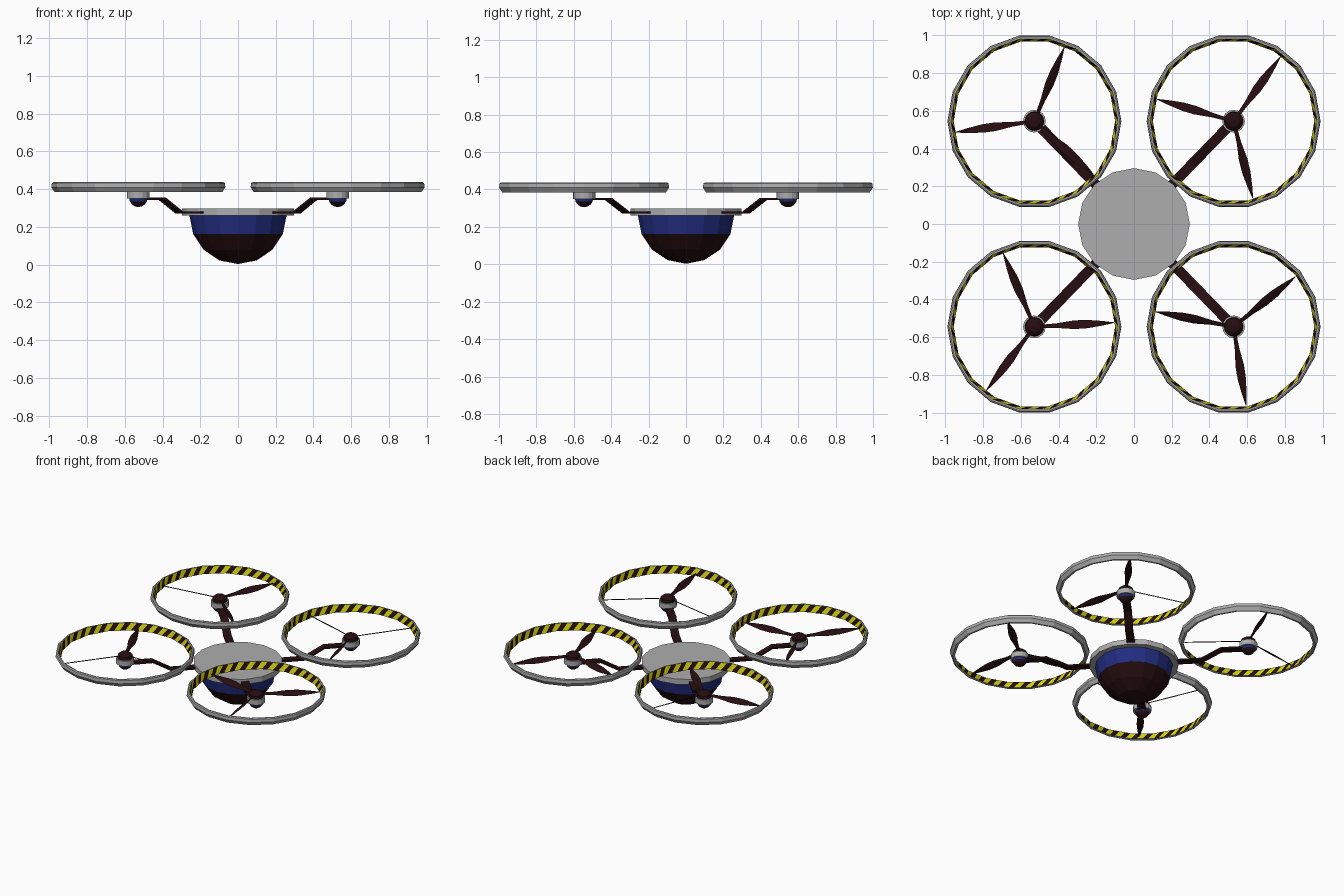
import bpy, bmesh, math
from mathutils import Vector

if "Cube" in bpy.data.objects:
    bpy.data.objects.remove(bpy.data.objects["Cube"])


def material(name, rgb):
    m = bpy.data.materials.new(name)
    m.diffuse_color = (*rgb, 1)
    m.use_nodes = True
    m.node_tree.nodes["Principled BSDF"].inputs["Base Color"].default_value = m.diffuse_color
    return m


GREY = material("grey", (0.42, 0.42, 0.42))
BLUE = material("deep_blue", (0.016, 0.026, 0.22))
DARK = material("dark_brown", (0.019, 0.004, 0.005))
YELLOW = material("warning_yellow", (0.66, 0.66, 0.008))


def finish(name, bm, mats, loc=(0, 0, 0)):
    mesh = bpy.data.meshes.new(name)
    bm.to_mesh(mesh)
    bm.free()
    for m in mats:
        mesh.materials.append(m)
    ob = bpy.data.objects.new(name, mesh)
    ob.location = loc
    bpy.context.collection.objects.link(ob)
    return ob


def lathe(name, profile, sides, mats, loc=(0, 0, 0), rule=None, closed=False):
    """Spin an (r, z) profile about z; rule picks a material from face height."""
    bm = bmesh.new()
    rings = []
    for r, z in profile:
        if r == 0:
            rings.append([bm.verts.new((0, 0, z))] * sides)
        else:
            rings.append([bm.verts.new((r * math.cos(math.tau * i / sides),
                                        r * math.sin(math.tau * i / sides), z))
                          for i in range(sides)])
    pairs = list(zip(rings, rings[1:]))
    if closed:
        pairs.append((rings[-1], rings[0]))
    for a, b in pairs:
        for i in range(sides):
            j = (i + 1) % sides
            f = bm.faces.new(dict.fromkeys((a[i], a[j], b[j], b[i])))
            if rule:
                f.material_index = rule(f.calc_center_median().z)
    bmesh.ops.recalc_face_normals(bm, faces=bm.faces)
    return finish(name, bm, mats, loc)


def bowl(name, radius, centre_z, sides, loc=(0, 0, 0)):
    """Half sphere, blue upper band and dark underside."""
    prof = [(0, centre_z)]
    for k in range(5):
        a = math.radians(22.5 * k)
        prof.append((radius * math.cos(a) if k < 4 else 0, centre_z - radius * math.sin(a)))
    split = centre_z - radius * 0.39
    return lathe(name, prof, sides, [BLUE, DARK], loc, lambda z: 0 if z > split else 1)


def stripes(name, r_low, z_low, r_top, z_top, loc):
    """Slanted hazard stripes on the inner wall of an 18-sided guard."""
    bm = bmesh.new()
    n, per = 18, 4

    def point(u, r, z):
        k = math.floor(u)
        p, q = (Vector((r * math.cos(math.tau * i / n), r * math.sin(math.tau * i / n), z))
                for i in (k, k + 1))
        return bm.verts.new(p.lerp(q, u - k))

    low = [point(i / per, r_low, z_low) for i in range(n * per)]
    top = [point(i / per - 0.25, r_top, z_top) for i in range(n * per)]
    for i in range(n * per):
        j = (i + 1) % (n * per)
        f = bm.faces.new((low[j], low[i], top[i], top[j]))
        f.material_index = i % 2
    return finish(name, bm, [YELLOW, DARK], loc)


def blades(name, angle, loc):
    """Three pitched blades; the first one is pitched the other way."""
    bm = bmesh.new()
    sections = [(0.03, 0.010), (0.12, 0.014), (0.21, 0.026), (0.28, 0.025),
                (0.36, 0.014), (0.422, 0.002)]
    for offset, pitch in ((0, -28), (110, 28), (230, 28)):
        a, p = math.radians(angle + offset), math.radians(pitch)
        d = Vector((math.cos(a), math.sin(a), 0))
        t = Vector((-math.sin(a), math.cos(a), 0))
        chord = t * math.cos(p) + Vector((0, 0, math.sin(p)))
        nrm = d.cross(chord) * 0.003
        rows = [[bm.verts.new(v) for v in (d * r - chord * w, d * r + nrm,
                                           d * r + chord * w, d * r - nrm)]
                for r, w in sections]
        for q, s in zip(rows, rows[1:]):
            for i in range(4):
                j = (i + 1) % 4
                bm.faces.new((q[i], q[j], s[j], s[i]))
        bm.faces.new(rows[0])
        bm.faces.new(rows[-1])
    bmesh.ops.recalc_face_normals(bm, faces=bm.faces)
    return finish(name, bm, [DARK], loc)


def arm(name, cx, cy):
    """Flat cranked strip running from the plate to a motor."""
    bm = bmesh.new()
    side = Vector((-cy, cx, 0)).normalized() * 0.027
    path = [(0.33, 0.277), (0.59, 0.277), (0.76, 0.349), (1.0, 0.349)]
    rows = []
    for f, z in path:
        c = Vector((cx * f, cy * f, z))
        up = Vector((0, 0, 0.006))
        rows.append([bm.verts.new(v) for v in (c - side - up, c + side - up,
                                               c + side + up, c - side + up)])
    for q, s in zip(rows, rows[1:]):
        for i in range(4):
            j = (i + 1) % 4
            bm.faces.new((q[i], q[j], s[j], s[i]))
    bm.faces.new(rows[0])
    bm.faces.new(rows[-1])
    bmesh.ops.recalc_face_normals(bm, faces=bm.faces)
    return finish(name, bm, [DARK])


# Central body: top plate and bowl
lathe("top_plate", [(0, 0.26), (0.296, 0.26), (0.296, 0.298), (0, 0.298)], 16, [GREY])
bowl("body_bowl", 0.257, 0.26, 16)

# Four rotor units: (name, x sign, y sign, blade angle)
units = [("back_right", 1, 1, 54), ("back_left", -1, 1, 318),
         ("front_left", -1, -1, 3), ("front_right", 1, -1, 169)]
for tag, sx, sy, angle in units:
    cx, cy = sx * 0.528, sy * 0.545
    loc = (cx, cy, 0)
    arm(tag + "_arm", cx, cy)
    # Motor housing, underside and spinner cap
    lathe(tag + "_motor", [(0, 0.35), (0.06, 0.35), (0.06, 0.388), (0, 0.388)], 16, [GREY], loc)
    bowl(tag + "_motor_bowl", 0.049, 0.354, 16, loc)
    lathe(tag + "_spinner", [(0, 0.388), (0.051, 0.388), (0.048, 0.41), (0.03, 0.425), (0, 0.43)],
          16, [DARK], loc)
    blades(tag + "_blades", angle, (cx, cy, 0.405))
    # Guard ring: grey outer shell closed by the striped inner wall
    lathe(tag + "_guard", [(0.428, 0.387), (0.444, 0.384), (0.461, 0.41), (0.459, 0.432),
                           (0.452, 0.437), (0.443, 0.437)], 18, [GREY], loc)
    stripes(tag + "_guard_stripes", 0.428, 0.387, 0.443, 0.437, loc)
